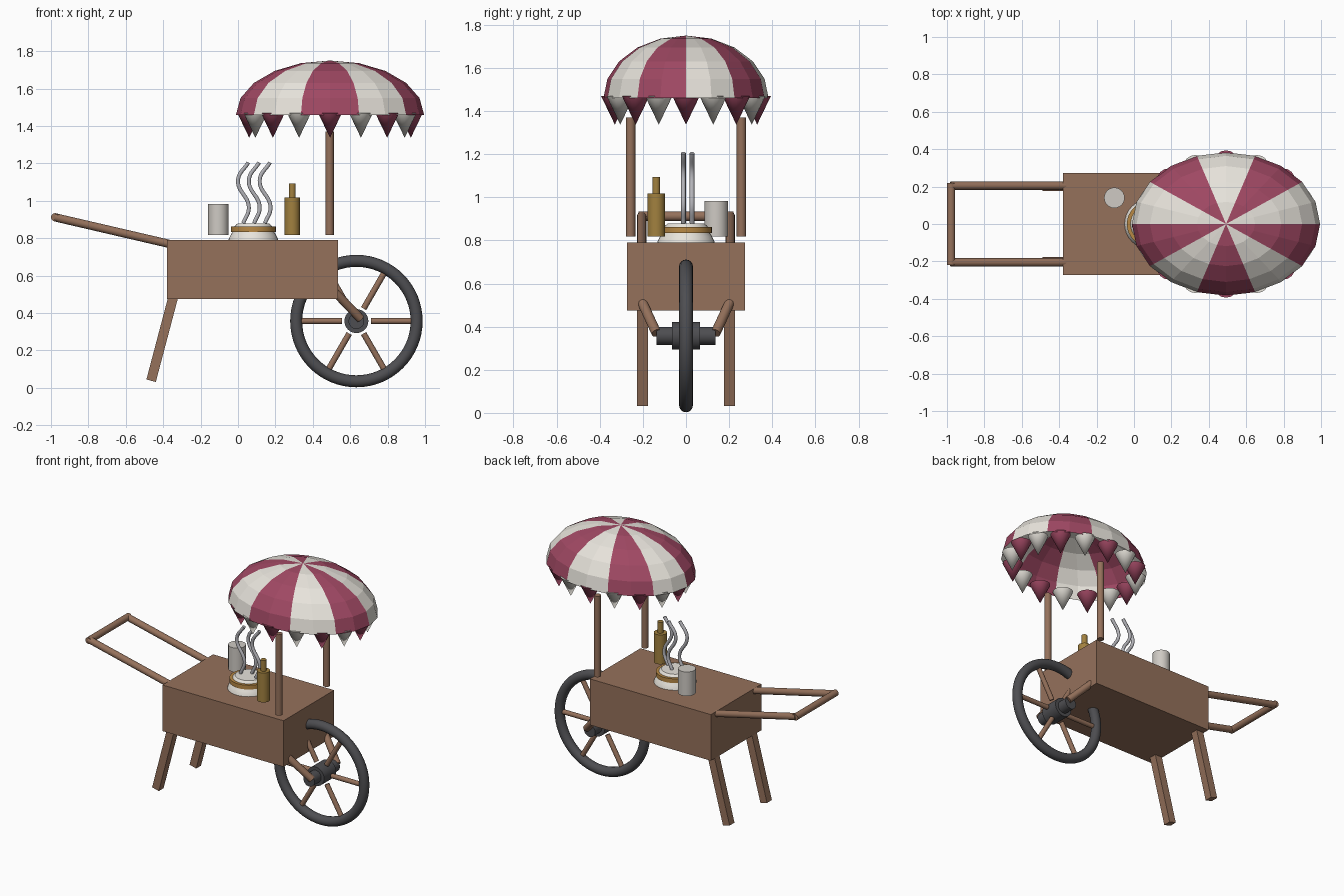
import bpy, bmesh, math
from mathutils import Vector

if "Cube" in bpy.data.objects:
    bpy.data.objects.remove(bpy.data.objects["Cube"])


def material(name, rgb):
    m = bpy.data.materials.new(name)
    m.diffuse_color = (*rgb, 1)
    m.use_nodes = True
    m.node_tree.nodes["Principled BSDF"].inputs["Base Color"].default_value = m.diffuse_color
    return m


WOOD = material("wood", (0.30, 0.165, 0.105))
IRON = material("iron", (0.075, 0.075, 0.082))
RED = material("wine_red", (0.35, 0.065, 0.125))
CREAM = material("cream", (0.80, 0.77, 0.71))
GOLD = material("mustard", (0.36, 0.22, 0.05))
RIM = material("amber", (0.48, 0.25, 0.06))
STEAM = material("steam", (0.45, 0.45, 0.48))
CUP = material("paper", (0.62, 0.59, 0.55))


def finish(name, mat, smooth=True):
    o = bpy.context.object
    o.name = name
    o.data.materials.append(mat)
    if smooth:
        bpy.ops.object.shade_smooth_by_angle(angle=math.radians(35))
    return o


def rod(name, a, b, r, mat, r2=None, sides=24):
    """Cylinder or cone from point a to point b."""
    a, b = Vector(a), Vector(b)
    d = b - a
    bpy.ops.mesh.primitive_cone_add(
        vertices=sides, radius1=r, radius2=r if r2 is None else r2, depth=d.length,
        location=(a + b) / 2, rotation=d.to_track_quat('Z', 'Y').to_euler())
    return finish(name, mat)


def box(name, loc, size, mat, rot=(0, 0, 0)):
    bpy.ops.mesh.primitive_cube_add(size=1, location=loc, rotation=rot)
    o = finish(name, mat, False)
    o.scale = size
    return o


def lathe(name, profile, loc, mat, steps=32):
    bm = bmesh.new()
    vs = [bm.verts.new((r, 0, z)) for r, z in profile]
    es = [bm.edges.new(p) for p in zip(vs, vs[1:])]
    bmesh.ops.spin(bm, geom=vs + es, cent=(0, 0, 0), axis=(0, 0, 1),
                   angle=math.tau, steps=steps)
    bmesh.ops.remove_doubles(bm, verts=bm.verts[:], dist=1e-5)
    bmesh.ops.recalc_face_normals(bm, faces=bm.faces[:])
    me = bpy.data.meshes.new(name)
    bm.to_mesh(me)
    bm.free()
    o = bpy.data.objects.new(name, me)
    o.location = loc
    bpy.context.collection.objects.link(o)
    bpy.ops.object.select_all(action='DESELECT')
    o.select_set(True)
    bpy.context.view_layer.objects.active = o
    return finish(name, mat)


# Cart body
box("cart_body", (0.078, 0, 0.633), (0.915, 0.547, 0.315), WOOD)

# Legs, handle rails, wheel arms and canopy posts on both sides
for s, side in ((-1, "front"), (1, "back")):
    box(side + "_leg", (-0.402, s * 0.202, 0.275), (0.052, 0.052, 0.49), WOOD,
        (0, math.radians(14.8), 0))
    rod(side + "_handle_rail", (-0.36, s * 0.205, 0.768), (-0.98, s * 0.205, 0.912), 0.022, WOOD)
    rod(side + "_wheel_arm", (0.52, s * 0.202, 0.51), (0.655, s * 0.137, 0.37), 0.023, WOOD)
    rod(side + "_canopy_post", (0.49, s * 0.257, 0.817), (0.49, s * 0.257, 1.37), 0.022, WOOD)
rod("handle_grip", (-0.978, -0.22, 0.912), (-0.978, 0.22, 0.912), 0.022, WOOD)

# Wheel
WX, WZ = 0.633, 0.357
bpy.ops.mesh.primitive_torus_add(location=(WX, 0, WZ), rotation=(math.pi / 2, 0, 0),
                                 major_radius=0.322, minor_radius=0.032,
                                 major_segments=64, minor_segments=16)
finish("tyre", IRON)
rod("hub", (WX, -0.065, WZ), (WX, 0.065, WZ), 0.064, IRON, sides=32)
rod("axle", (WX, -0.137, WZ), (WX, 0.137, WZ), 0.042, IRON, sides=32)
for i in range(6):
    c, s = math.cos(i * math.pi / 3), math.sin(i * math.pi / 3)
    rod(f"spoke_{i + 1}", (WX + 0.077 * c, 0, WZ + 0.077 * s),
        (WX + 0.293 * c, 0, WZ + 0.293 * s), 0.016, WOOD, sides=16)

# Striped canopy: open half ellipsoid of 20 sides, two per stripe
bm = bmesh.new()
N, RINGS = 20, 5
rows = []
for j in range(RINGS):
    t = j * math.pi / 2 / RINGS
    rows.append([bm.verts.new((0.503 * math.cos(t) * math.cos(i * math.tau / N),
                               0.383 * math.cos(t) * math.sin(i * math.tau / N),
                               0.29 * math.sin(t))) for i in range(N)])
apex = bm.verts.new((0, 0, 0.29))
for i in range(N):
    k = (i + 1) % N
    stripe = (i // 2) % 2
    for lo, hi in zip(rows, rows[1:]):
        bm.faces.new((lo[i], lo[k], hi[k], hi[i])).material_index = stripe
    bm.faces.new((rows[-1][i], rows[-1][k], apex)).material_index = stripe
me = bpy.data.meshes.new("canopy")
bm.to_mesh(me)
bm.free()
me.materials.append(CREAM)
me.materials.append(RED)
canopy = bpy.data.objects.new("canopy", me)
canopy.location = (0.492, 0, 1.46)
bpy.context.collection.objects.link(canopy)

# Pennant cones under the rim
for i in range(16):
    a = i * math.tau / 16
    x, y = 0.492 + 0.432 * math.cos(a), 0.33 * math.sin(a)
    rod(f"pennant_{i + 1}", (x, y, 1.47), (x, y, 1.337), 0.064,
        CREAM if i % 2 else RED, r2=0, sides=16)

# Food bowl with amber rim
PX = 0.082
lathe("bowl", [(0, 0.785), (0.134, 0.785), (0.13, 0.80), (0.12, 0.82), (0.108, 0.838),
               (0.10, 0.865), (0.085, 0.878), (0, 0.878)], (PX, 0, 0), CREAM)
lathe("bowl_rim", [(0.095, 0.834), (0.12, 0.834), (0.12, 0.863), (0.095, 0.863)],
      (PX, 0, 0), RIM)

# Steam wisps
for i in range(3):
    cu = bpy.data.curves.new("steam", 'CURVE')
    cu.dimensions = '3D'
    cu.bevel_depth = 0.011
    cu.bevel_resolution = 3
    cu.use_fill_caps = True
    sp = cu.splines.new('BEZIER')
    pts = [(0.028, 0.88), (0.058, 0.965), (0.0, 1.11), (0.055, 1.205)]
    sp.bezier_points.add(len(pts) - 1)
    for p, (x, z) in zip(sp.bezier_points, pts):
        p.co = (x + 0.058 * i, 0.028 if i == 1 else -0.012, z)
        p.handle_left_type = p.handle_right_type = 'AUTO'
    o = bpy.data.objects.new(f"steam_wisp_{i + 1}", cu)
    cu.materials.append(STEAM)
    bpy.context.collection.objects.link(o)

# Cup and sauce bottle
rod("cup", (-0.105, 0.14, 0.818), (-0.105, 0.14, 0.983), 0.055, CUP)
rod("bottle", (0.29, -0.138, 0.817), (0.29, -0.138, 1.018), 0.041, GOLD)
rod("bottle_neck", (0.29, -0.138, 1.018), (0.29, -0.138, 1.093), 0.018, GOLD)
